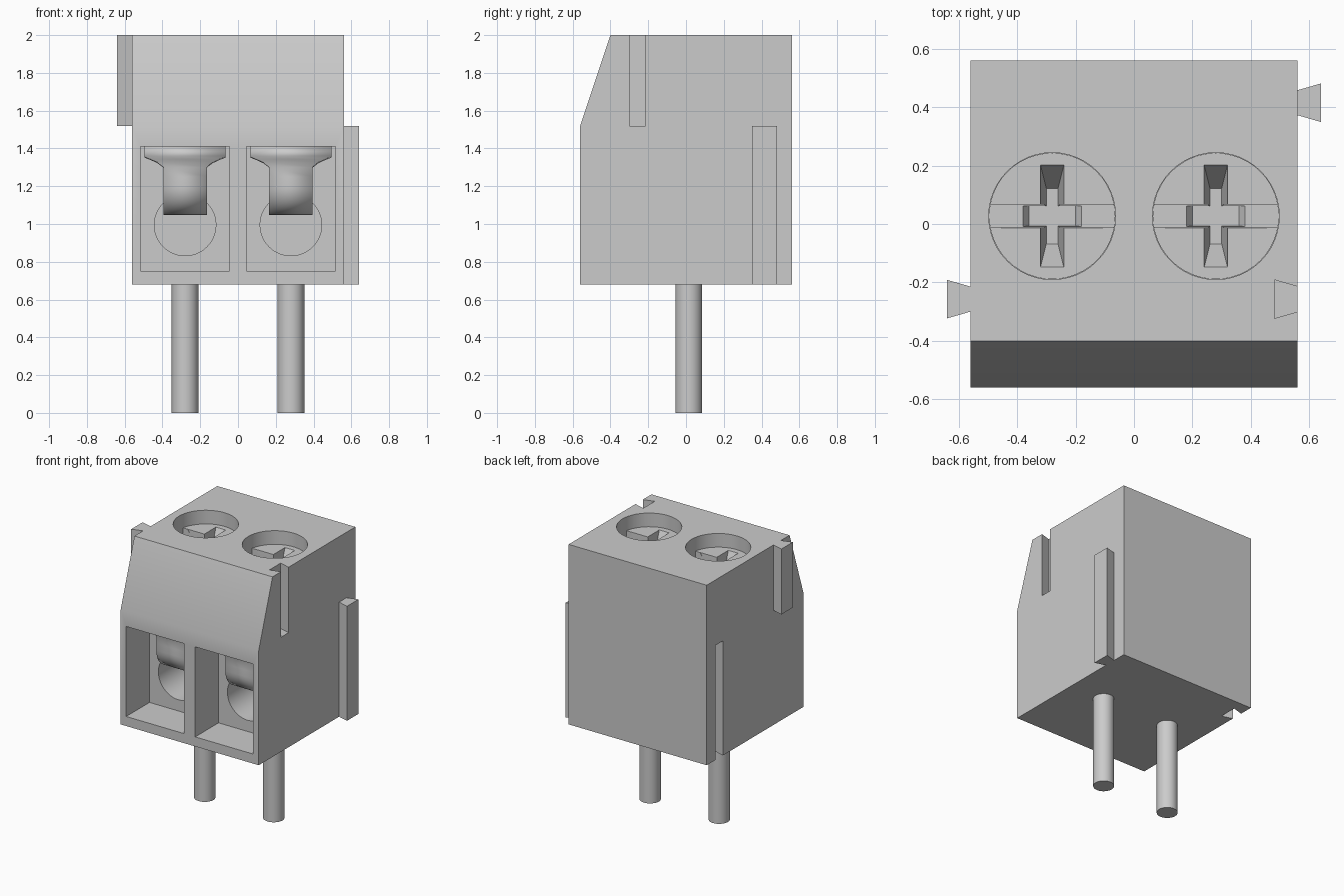
import bpy, bmesh, math
from mathutils import Vector

cube = bpy.data.objects.get("Cube")
if cube:
    bpy.data.objects.remove(cube)

grey = bpy.data.materials.new("light_grey")
grey.use_nodes = True
COLOUR = (0.6, 0.6, 0.6, 1)
grey.diffuse_color = COLOUR
grey.node_tree.nodes["Principled BSDF"].inputs["Base Color"].default_value = COLOUR


def make(name, verts, faces):
    bm = bmesh.new()
    vs = [bm.verts.new(v) for v in verts]
    for f in faces:
        bm.faces.new([vs[i] for i in f])
    bmesh.ops.recalc_face_normals(bm, faces=bm.faces)
    mesh = bpy.data.meshes.new(name)
    bm.to_mesh(mesh)
    bm.free()
    mesh.materials.append(grey)
    ob = bpy.data.objects.new(name, mesh)
    bpy.context.collection.objects.link(ob)
    return ob


def loft(name, ring_a, ring_b):
    """Closed solid between two rings of points."""
    n = len(ring_a)
    sides = [(i, (i + 1) % n, (i + 1) % n + n, i + n) for i in range(n)]
    return make(name, list(ring_a) + list(ring_b),
                sides + [tuple(range(n)), tuple(range(n, 2 * n))])


def prism(name, points, axis, lo, hi):
    """Extrude a 2D outline along an axis (0 = x, 1 = y, 2 = z)."""
    def place(p, d):
        v = list(p)
        v.insert(axis, d)
        return Vector(v)
    return loft(name, [place(p, lo) for p in points], [place(p, hi) for p in points])


def rect(cx, cy, hx, hy):
    return [(cx - hx, cy - hy), (cx + hx, cy - hy), (cx + hx, cy + hy), (cx - hx, cy + hy)]


def circle(cx, cy, r, n=48):
    return [(cx + r * math.cos(math.tau * i / n), cy + r * math.sin(math.tau * i / n))
            for i in range(n)]


def activate(ob):
    bpy.ops.object.select_all(action='DESELECT')
    ob.select_set(True)
    bpy.context.view_layer.objects.active = ob


def cut(ob, cutter):
    mod = ob.modifiers.new("cut", 'BOOLEAN')
    mod.operation = 'DIFFERENCE'
    mod.solver = 'EXACT'
    mod.object = cutter
    activate(ob)
    bpy.ops.object.modifier_apply(modifier=mod.name)
    bpy.data.objects.remove(cutter)


def smooth(ob):
    activate(ob)
    bpy.ops.object.shade_smooth_by_angle(angle=math.radians(30))


def dovetail(x, y, out):
    """Trapezoid from the side face, widening to x + 0.08 * out."""
    return [(x - 0.01 * out, y - 0.04), (x + 0.08 * out, y - 0.066),
            (x + 0.08 * out, y + 0.066), (x - 0.01 * out, y + 0.04)]


BASE, MID, TOP, HALF = 0.68, 1.52, 2.0, 0.56
FRONT_Y, REAR_Y = -0.257, 0.415
SCREW_Y, SCREW_Z = 0.027, 1.9

# Housing with sloped front
housing = prism("housing", [(-HALF, BASE), (HALF, BASE), (HALF, TOP), (-0.4, TOP), (-HALF, MID)],
                0, -HALF, HALF)

# Interlocking side grooves and ridges
cut(housing, prism("groove", dovetail(HALF, FRONT_Y, -1), 2, MID, TOP + 0.1))
cut(housing, prism("groove", dovetail(-HALF, REAR_Y, 1), 2, BASE - 0.1, MID))
prism("right_front_ridge", dovetail(-HALF, FRONT_Y, -1), 2, MID, TOP)
prism("left_rear_ridge", dovetail(HALF, REAR_Y, 1), 2, BASE, MID)


def clamp_half_width(z):
    if z > 1.355:
        return 0.215
    return 0.115 + 0.1 * max(0, (z - 1.30) / 0.055) ** 1.5


for side, x in (("right", -0.28), ("left", 0.28)):
    # Wire opening, wire bore and screw well
    cut(housing, prism("opening", rect(x, 1.08, 0.235, 0.33), 1, -0.7, -0.29))
    cut(housing, prism("bore", circle(x, 0.995, 0.163), 1, -0.35, 0.15))
    cut(housing, prism("well", circle(x, SCREW_Y, 0.217), 2, 1.6, 2.1))

    # Screw with a straight slot and a tapered cross recess
    screw = prism(side + "_screw", circle(x, SCREW_Y, 0.216), 2, 1.59, SCREW_Z)
    cut(screw, prism("slot", rect(x, SCREW_Y, 0.3, 0.039), 2, SCREW_Z - 0.11, SCREW_Z + 0.1))
    for turn in (False, True):
        wide, narrow = ((0.04, 0.175), (0.02, 0.095))
        if turn:
            wide, narrow = ((0.175, 0.04), (0.08, 0.034))
        upper = [Vector((*p, SCREW_Z + 0.001)) for p in rect(x, SCREW_Y, *wide)]
        lower = [Vector((*p, SCREW_Z - 0.14)) for p in rect(x, SCREW_Y, *narrow)]
        cut(screw, loft("recess", lower, upper))
    smooth(screw)

    # Sheet metal wire guard, curling back at its lower end
    path = [(-0.33, 1.41), (-0.345, 1.38), (-0.355, 1.356), (-0.36, 1.34),
            (-0.365, 1.325), (-0.37, 1.30), (-0.37, 1.25)]
    path += [(-0.23 - 0.14 * math.cos(a), 1.20 - 0.14 * math.sin(a))
             for a in (math.pi / 2 * i / 10 for i in range(11))]
    verts = [(x + s * clamp_half_width(z), y, z) for y, z in path for s in (-1, 1)]
    guard = make(side + "_wire_guard", verts,
                 [(2 * i, 2 * i + 1, 2 * i + 3, 2 * i + 2) for i in range(len(path) - 1)])
    mod = guard.modifiers.new("thickness", 'SOLIDIFY')
    mod.thickness = 0.025
    mod.offset = 0
    smooth(guard)

    # Solder pin
    smooth(prism(side + "_pin", circle(x, 0.015, 0.071, 32), 2, 0, BASE + 0.02))

smooth(housing)
